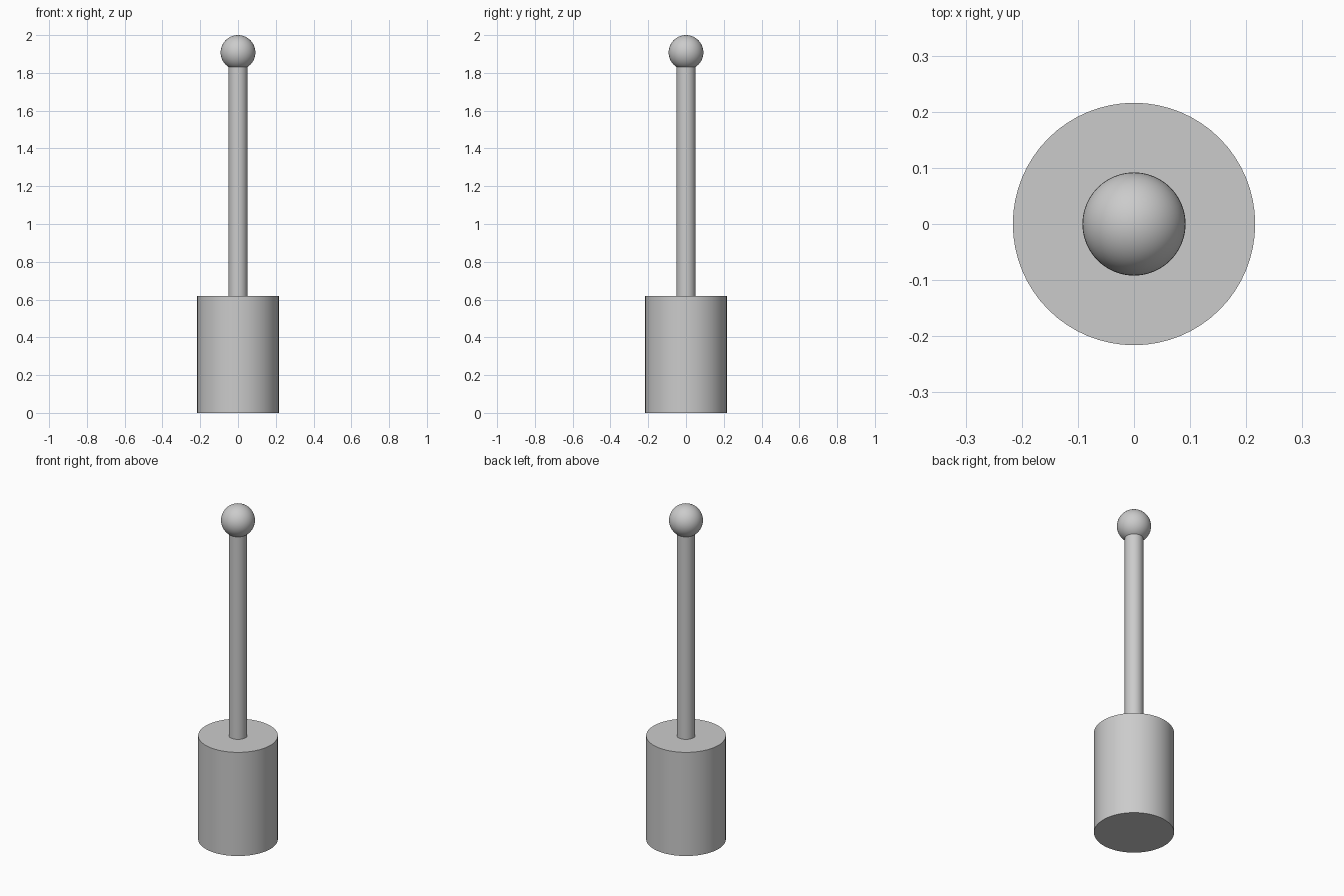
import bpy
import math

cube = bpy.data.objects.get("Cube")
if cube:
    bpy.data.objects.remove(cube, do_unlink=True)

BASE_RADIUS, BASE_TOP = 0.216, 0.62
ROD_RADIUS = 0.05
BALL_RADIUS = 0.092
BALL_Z = 2 - BALL_RADIUS

grey = bpy.data.materials.new("plain_grey")
grey.use_nodes = True
colour = (0.6, 0.6, 0.6, 1)
grey.diffuse_color = colour
grey.node_tree.nodes["Principled BSDF"].inputs["Base Color"].default_value = colour


def finish(name):
    obj = bpy.context.object
    obj.name = name
    obj.data.materials.append(grey)
    bpy.ops.object.shade_smooth_by_angle(angle=math.radians(35))


def cylinder(name, radius, bottom, top):
    bpy.ops.mesh.primitive_cylinder_add(
        vertices=64, radius=radius, depth=top - bottom,
        location=(0, 0, (bottom + top) / 2))
    finish(name)


# Heavy base and the slender rod standing on it
cylinder("base", BASE_RADIUS, 0, BASE_TOP)
cylinder("rod", ROD_RADIUS, BASE_TOP, BALL_Z)

# Ball on the rod's tip
bpy.ops.mesh.primitive_uv_sphere_add(
    segments=48, ring_count=24, radius=BALL_RADIUS, location=(0, 0, BALL_Z))
finish("ball")
